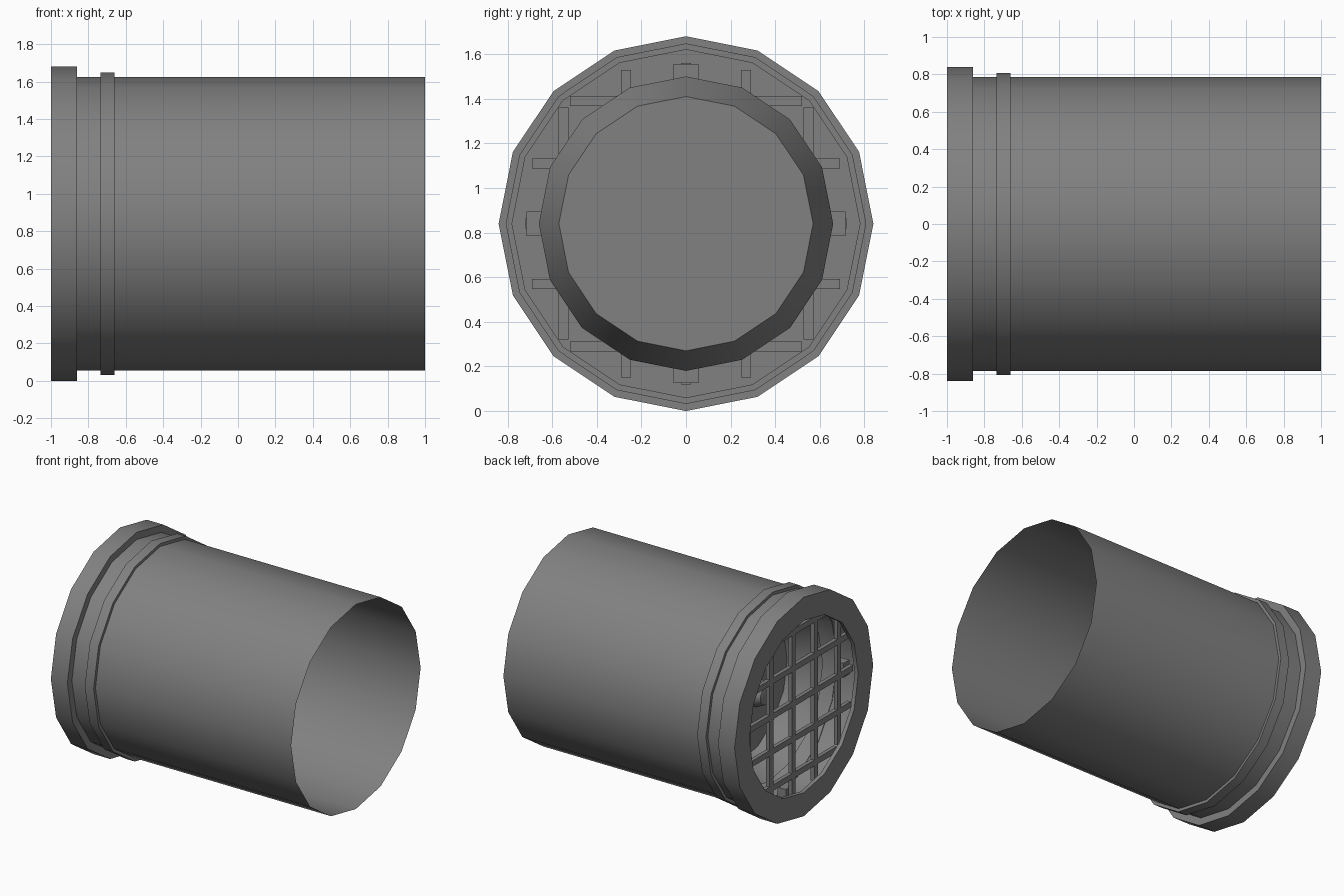
import bpy, bmesh, math
from mathutils import Matrix, Vector

if "Cube" in bpy.data.objects:
    bpy.data.objects.remove(bpy.data.objects["Cube"], do_unlink=True)

AXIS_Z = 0.84
SIDES = 16

grey = bpy.data.materials.new("metal grey")
grey.use_nodes = True
colour = (0.22, 0.22, 0.22, 1)
grey.diffuse_color = colour
grey.node_tree.nodes["Principled BSDF"].inputs["Base Color"].default_value = colour


def finish(name, bm, smooth=True):
    bmesh.ops.recalc_face_normals(bm, faces=bm.faces)
    mesh = bpy.data.meshes.new(name)
    bm.to_mesh(mesh)
    bm.free()
    mesh.materials.append(grey)
    obj = bpy.data.objects.new(name, mesh)
    obj.location.z = AXIS_Z
    bpy.context.collection.objects.link(obj)
    if smooth:
        bpy.ops.object.select_all(action='DESELECT')
        obj.select_set(True)
        bpy.context.view_layer.objects.active = obj
        bpy.ops.object.shade_smooth_by_angle(angle=math.radians(35))
    return obj


def lathe(name, profile, closed=False):
    """Spin (x, radius) points around the lamp axis."""
    bm = bmesh.new()
    verts = [bm.verts.new((x, 0, r)) for x, r in profile]
    edges = [bm.edges.new(pair) for pair in zip(verts, verts[1:])]
    if closed:
        edges.append(bm.edges.new((verts[-1], verts[0])))
    bmesh.ops.spin(bm, geom=verts + edges, cent=(0, 0, 0), axis=(1, 0, 0),
                   angle=math.tau, steps=SIDES, use_duplicate=False)
    bmesh.ops.remove_doubles(bm, verts=bm.verts, dist=0.0005)
    return finish(name, bm)


def add_box(bm, centre, size, turn=0):
    matrix = (Matrix.Rotation(turn, 4, 'X') @ Matrix.Translation(Vector(centre))
              @ Matrix.Diagonal((*size, 1)))
    bmesh.ops.create_cube(bm, size=1, matrix=matrix)


# Thin open housing tube
lathe("housing_tube", [(-0.97, 0.785), (1, 0.785)])

# Front flange with its round opening
lathe("front_flange", [(-1, 0.66), (-1, 0.84), (-0.86, 0.84), (-0.86, 0.785),
                       (-0.97, 0.785), (-0.97, 0.66)], closed=True)

# Raised band around the tube
lathe("outer_band", [(-0.735, 0.78), (-0.735, 0.808), (-0.66, 0.808), (-0.66, 0.78)],
      closed=True)

# Reflector dish with a flat closed back
lathe("reflector_dish", [(-0.7, 0.66), (-0.46, 0.57), (-0.46, 0)])

# Small bulb on the axis
lathe("bulb", [(-0.46, 0.09), (-0.62, 0.1), (-0.68, 0.07), (-0.7, 0)])

# Wire grille: crossing bars just behind the opening
bm = bmesh.new()
for offset, half in ((0, 0.72), (0.27, 0.69), (0.55, 0.52)):
    for side in ((1,) if offset == 0 else (1, -1)):
        for turn in (0, math.pi / 2):
            add_box(bm, (-0.9, side * offset, 0), (0.03, 0.045, 2 * half), turn)
finish("grille", bm, smooth=False)

# Four clips holding the grille
bm = bmesh.new()
for i in range(4):
    add_box(bm, (-0.85, 0, 0.68), (0.07, 0.11, 0.07), i * math.pi / 2)
finish("grille_clips", bm, smooth=False)
